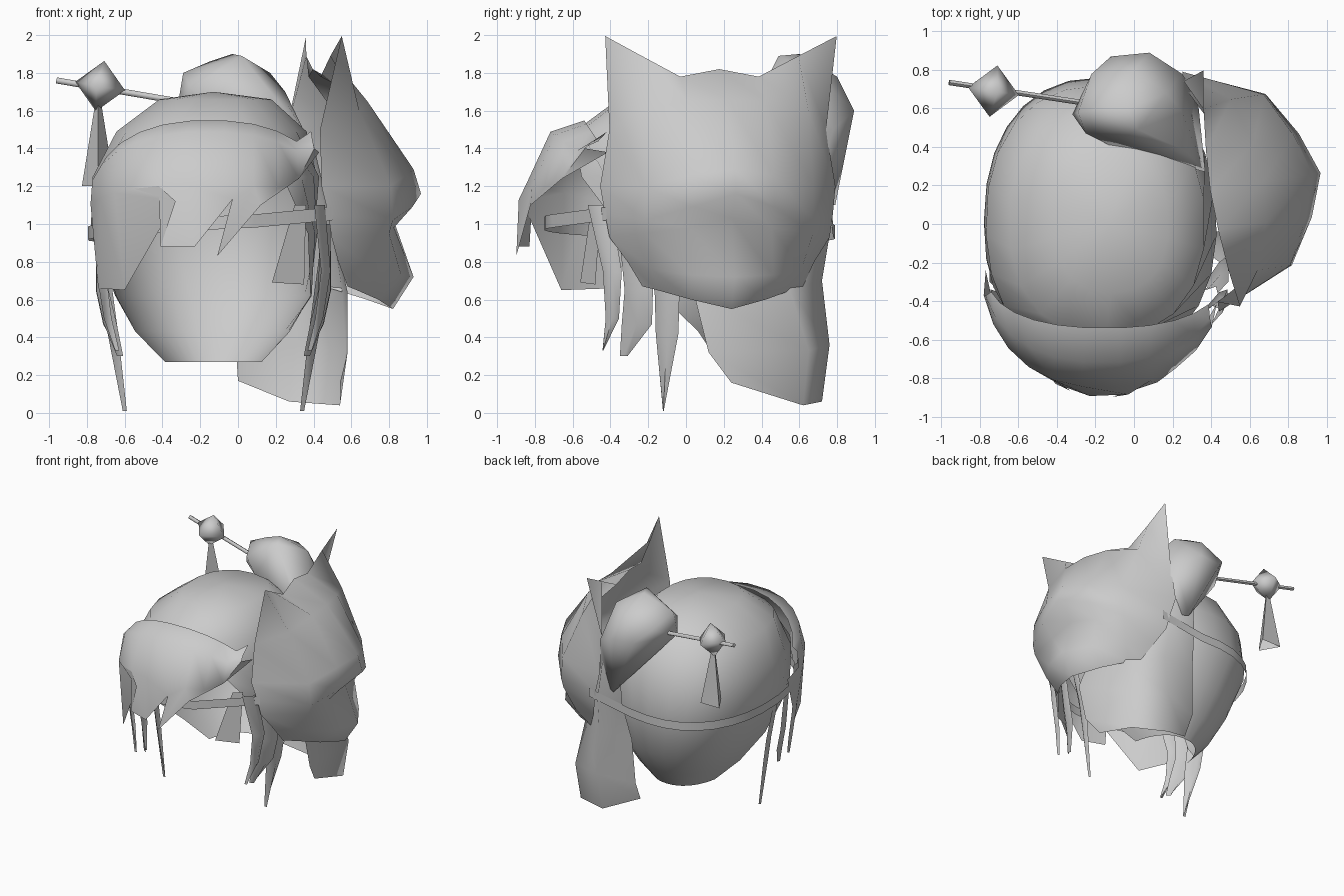
import bpy, bmesh, math
from mathutils import Vector

cube = bpy.data.objects.get("Cube")
if cube:
    bpy.data.objects.remove(cube, do_unlink=True)

mat = bpy.data.materials.new("plain grey")
mat.use_nodes = True
grey = (0.6, 0.6, 0.6, 1)
mat.diffuse_color = grey
mat.node_tree.nodes["Principled BSDF"].inputs["Base Color"].default_value = grey


def finish(name, bm, angle=60):
    """Turn a bmesh into a shaded object."""
    bmesh.ops.recalc_face_normals(bm, faces=bm.faces)
    mesh = bpy.data.meshes.new(name)
    bm.to_mesh(mesh)
    bm.free()
    obj = bpy.data.objects.new(name, mesh)
    bpy.context.collection.objects.link(obj)
    mesh.materials.append(mat)
    bpy.ops.object.select_all(action="DESELECT")
    obj.select_set(True)
    bpy.context.view_layer.objects.active = obj
    bpy.ops.object.shade_smooth_by_angle(angle=math.radians(angle))
    return obj


def sheet(name, rows, angle=60):
    """Skin a grid of points, row by row."""
    bm = bmesh.new()
    grid = [[bm.verts.new(p) for p in row] for row in rows]
    for upper, lower in zip(grid, grid[1:]):
        for i in range(len(upper) - 1):
            bm.faces.new((upper[i], upper[i + 1], lower[i + 1], lower[i]))
    bmesh.ops.remove_doubles(bm, verts=bm.verts, dist=0.0005)
    return finish(name, bm, angle)


def hull(name, points, angle=60):
    """Closed faceted body around a few points."""
    bm = bmesh.new()
    verts = [bm.verts.new(p) for p in points]
    out = bmesh.ops.convex_hull(bm, input=verts)
    loose = [v for v in out["geom_interior"] if isinstance(v, bmesh.types.BMVert)]
    bmesh.ops.delete(bm, geom=loose, context="VERTS")
    return finish(name, bm, angle)


def rounded(degrees):
    """Unit direction on a slightly squared circle."""
    a = math.radians(degrees)
    return [math.copysign(abs(v) ** 0.88, v) for v in (math.cos(a), math.sin(a))]


def arc(z, cx, rx, front, back, start, end, steps=18):
    """Part of an egg-shaped ring, running round the back of the head."""
    points = []
    for i in range(steps + 1):
        c, s = rounded(start + (end - start) * i / steps)
        points.append((cx + rx * c, s * (back if s > 0 else front), z))
    return points


# Hollow hair shell: full crown, then open at the front and closing in to the nape
sheet("hair_shell", [
    arc(1.7, -0.13, 0.0001, 0, 0, -90, 270),
    arc(1.66, -0.12, 0.3, 0.36, 0.36, -90, 270),
    arc(1.49, -0.14, 0.51, 0.59, 0.6, -90, 270),
    arc(1.25, -0.17, 0.6, 0.7, 0.72, -50, 230),
    arc(0.95, -0.18, 0.6, 0.7, 0.76, -25, 205),
    arc(0.62, -0.13, 0.52, 0.6, 0.67, -10, 190),
    arc(0.43, -0.135, 0.41, 0.45, 0.56, 5, 175),
    arc(0.27, -0.13, 0.27, 0.3, 0.44, 20, 160)])

# Fringe: laid over the crown, with a jagged lower edge given as x and height
edge = [(-0.77, 1.05), (-0.74, 0.66), (-0.6, 0.65), (-0.33, 1.12), (-0.41, 0.88),
        (-0.23, 0.88), (-0.03, 1.13), (-0.11, 0.83), (0.12, 1.1), (0.27, 1.22), (0.43, 1.38)]
columns = []
for i, (x, z) in enumerate(edge):
    c, s = rounded(195 + 135 * i / (len(edge) - 1))
    s = -s
    side = min(1, abs((x + 0.15) / 0.63))
    columns.append([
        (-0.15 + 0.61 * c, -0.27 - 0.27 * s, max(1.15 + 0.4 * s, z + 0.11)),
        (-0.16 + 0.63 * c, -0.22 - 0.5 * s, max(1.12 + 0.37 * s, z + 0.06)),
        (-0.16 + 0.64 * c, -0.16 - 0.69 * s, max(1.06 + 0.15 * s, z + 0.02)),
        (x, -0.1 - 0.8 * math.sqrt(1 - side * side), z)])
sheet("fringe", columns, 80)


def lock(name, side, path):
    """Tapered strand beside the face: each entry is offset, y, z and half width."""
    rows = []
    for out, y, z, w in path:
        x = -0.13 + side * out
        rows.append([(x - side * w * 0.6, y - w, z), (x + side * 0.02, y, z),
                     (x + side * w * 0.3, y + w, z)])
    sheet(name, rows, 60)


# Side locks in front of both ears, mirrored about the head's own middle
for side, label in ((1, "left"), (-1, "right")):
    lock(label + "_long_lock", side, [(0.6, -0.16, 0.95, 0.04), (0.57, -0.1, 0.62, 0.065),
                                      (0.54, -0.1, 0.42, 0.06), (0.46, -0.12, 0.01, 0.002)])
    lock(label + "_middle_lock", side, [(0.6, -0.3, 1, 0.06), (0.6, -0.25, 0.65, 0.075),
                                        (0.56, -0.26, 0.47, 0.08), (0.49, -0.33, 0.3, 0.02)])
    lock(label + "_front_lock", side, [(0.57, -0.46, 1.1, 0.06), (0.6, -0.39, 0.75, 0.05),
                                       (0.56, -0.39, 0.5, 0.035), (0.5, -0.44, 0.33, 0.002)])
sheet("loose_cheek_lock", [[(0.3, -0.5, 1.1), (0.36, -0.45, 1.1)],
                           [(0.18, -0.56, 0.69), (0.35, -0.48, 0.68)]])

# Cord from one rim of the mask, round the head, to the other rim
ring = [(0.36, 0.77, 1.03)]
ring += [(x, y, 0.99 + 0.05 * x - 0.03 * y) for x, y, z in arc(0, -0.16, 0.635, 0.75, 0.79, 80, 290)]
ring.append((0.5, -0.42, 1.055))
sheet("mask_cord", [[(x, y, z + h) for x, y, z in ring] for h in (0.035, -0.035)])

# Animal mask on the left side of the head, in its own turned frame
turn = math.atan2(0.152, 0.988)
ahead = Vector((math.cos(turn), math.sin(turn), 0))
across = Vector((-math.sin(turn), math.cos(turn), 0))
centre = Vector((0.455, 0.185, 0))


def on_mask(t, d, z):
    return centre + across * t + ahead * d + Vector((0, 0, z))


# Each row runs from the middle to the rim: sideways, forward, up
half_rows = [
    [(0, -0.06, 1.82), (0.21, -0.05, 1.78), (0.42, -0.03, 1.89), (0.62, 0.0, 1.995)],
    [(0, 0.22, 1.66), (0.21, 0.2, 1.65), (0.45, 0.12, 1.6), (0.58, -0.11, 1.5)],
    [(0, 0.48, 1.29), (0.22, 0.41, 1.26), (0.45, 0.29, 1.2), (0.63, -0.11, 1.2)],
    [(0, 0.52, 1.16), (0.22, 0.44, 1.09), (0.45, 0.3, 1.02), (0.61, -0.07, 1.05)],
    [(0, 0.37, 1.03), (0.22, 0.34, 0.98), (0.45, 0.28, 0.95), (0.59, -0.05, 0.93)],
    [(0, 0.48, 0.72), (0.22, 0.38, 0.73), (0.4, 0.2, 0.76), (0.5, 0.0, 0.8)],
    [(0, 0.37, 0.55), (0.2, 0.26, 0.6), (0.36, 0.12, 0.65), (0.43, 0.06, 0.67)]]
sheet("animal_mask", [
    [on_mask(-t, d, z) for t, d, z in reversed(row[1:])] + [on_mask(*p) for p in row]
    for row in half_rows], 70)

# Gathered bun and the hanging tail beneath it
hull("hair_bun", [
    (-0.03, 0.6, 1.9), (0.02, 0.49, 1.89), (-0.15, 0.6, 1.86), (-0.29, 0.58, 1.8),
    (-0.25, 0.47, 1.72), (-0.32, 0.57, 1.62), (-0.22, 0.78, 1.7), (-0.12, 0.87, 1.6),
    (0.0, 0.8, 1.78), (0.08, 0.89, 1.6), (0.17, 0.68, 1.8), (0.25, 0.58, 1.7),
    (0.25, 0.78, 1.5), (0.27, 0.38, 1.62), (0.37, 0.27, 1.45), (-0.13, 0.41, 1.62),
    (0.02, 0.83, 1.37), (0.12, 0.79, 1.1), (0.33, 0.66, 1.1)], 75)
sheet("hair_tail", [
    [(0.4, 0.3, 1.42), (0.38, 0.55, 1.42), (0.24, 0.74, 1.42), (0.08, 0.78, 1.42)],
    [(0.5, 0.15, 1), (0.48, 0.6, 1), (0.28, 0.77, 1), (0.05, 0.77, 1)],
    [(0.58, 0.04, 0.64), (0.55, 0.55, 0.65), (0.3, 0.72, 0.7), (0.01, 0.7, 0.7)],
    [(0.58, 0.12, 0.32), (0.57, 0.65, 0.33), (0.3, 0.76, 0.36), (-0.01, 0.68, 0.33)],
    [(0.54, 0.24, 0.16), (0.54, 0.62, 0.04), (0.27, 0.72, 0.06), (0, 0.6, 0.17)]], 75)


def rod(name, start, end, r1, r2, sides, caps=True):
    """Straight tapered rod between two points."""
    start, end = Vector(start), Vector(end)
    bm = bmesh.new()
    bmesh.ops.create_cone(bm, cap_ends=caps, segments=sides, radius1=r1, radius2=r2,
                          depth=(end - start).length)
    spin = (end - start).to_track_quat("Z", "Y")
    for v in bm.verts:
        v.co = spin @ v.co + (start + end) / 2
    return finish(name, bm)


# Hairpin with a faceted bead and a hanging charm
pin_in, pin_out = (-0.2, 0.62, 1.63), (-0.96, 0.735, 1.76)
rod("hairpin", pin_in, pin_out, 0.016, 0.016, 6)
bead = Vector((-0.73, 0.69, 1.73))
along = (Vector(pin_out) - Vector(pin_in)).normalized()
side = along.cross(Vector((0, 0, 1))).normalized()
up = side.cross(along)
hull("hairpin_bead", [bead + axis * s for axis in (along, side, up) for s in (-0.135, 0.135)], 80)
rod("hairpin_charm", (-0.74, 0.69, 1.2), (-0.74, 0.69, 1.63), 0.1, 0.02, 3, False)
